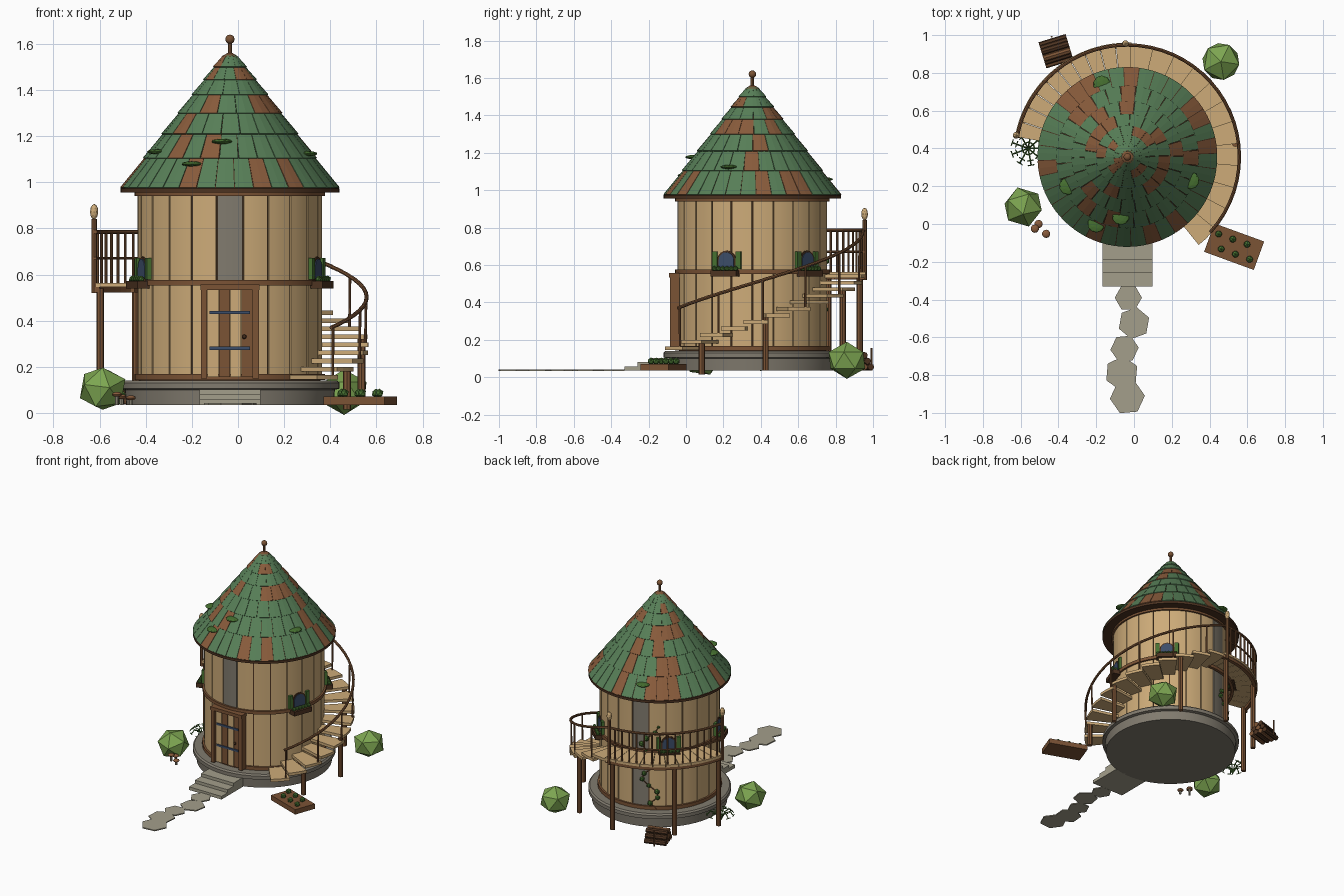
import bpy, bmesh, random
from math import sin, cos, pi, radians
from mathutils import Matrix, Vector

random.seed(4)
if "Cube" in bpy.data.objects:
    bpy.data.objects.remove(bpy.data.objects["Cube"])

CX, CY, G = -0.035, 0.355, 0.035      # tower axis and ground level
T = Matrix.Translation


def material(name, r, g, b):
    m = bpy.data.materials.new(name)
    m.use_nodes = True
    lin = [(c / 255) ** 2.2 for c in (r, g, b)] + [1]
    m.diffuse_color = lin
    m.node_tree.nodes["Principled BSDF"].inputs["Base Color"].default_value = lin
    return m


TAN = material("pale wood", 204, 170, 120)
BROWN = material("brown wood", 122, 84, 56)
DARK = material("dark wood", 78, 54, 38)
GREEN = material("roof green", 88, 126, 88)
RUST = material("rusty shingle", 136, 92, 62)
STONE = material("grey stone", 128, 122, 110)
PALE = material("pale stone", 162, 157, 138)
LEAF = material("leaf green", 124, 164, 82)
MOSS = material("deep green", 72, 112, 52)
BLUE = material("blue metal", 62, 78, 104)


def finish(name, bm, *mats, smooth=False):
    bmesh.ops.recalc_face_normals(bm, faces=bm.faces)
    me = bpy.data.meshes.new(name)
    bm.to_mesh(me)
    bm.free()
    for m in mats:
        me.materials.append(m)
    ob = bpy.data.objects.new(name, me)
    bpy.context.collection.objects.link(ob)
    if smooth:
        bpy.ops.object.select_all(action="DESELECT")
        ob.select_set(True)
        bpy.context.view_layer.objects.active = ob
        bpy.ops.object.shade_smooth_by_angle(angle=radians(35))


def polar(a, r, z):
    return Vector((CX + r * cos(radians(a)), CY + r * sin(radians(a)), z))


def around(a, r, z):
    """Local frame on the tower: x points outwards, y sideways."""
    return T((CX, CY, 0)) @ Matrix.Rotation(radians(a), 4, "Z") @ T((r, 0, z))


def sweep(bm, prof, a0=0, a1=360, n=64, mi=0):
    """Turn a closed (radius, height) profile about the tower axis."""
    full = a1 - a0 >= 360
    rings = [[bm.verts.new(polar(a0 + (a1 - a0) * i / n, r, z)) for r, z in prof]
             for i in range(n if full else n + 1)]
    k = len(prof)
    pairs = list(zip(rings, rings[1:])) + ([(rings[-1], rings[0])] if full else [])
    faces = [bm.faces.new((p[j], p[(j + 1) % k], q[(j + 1) % k], q[j]))
             for p, q in pairs for j in range(k)]
    if not full:
        faces += [bm.faces.new(rings[0]), bm.faces.new(rings[-1])]
    for f in faces:
        f.material_index = mi


def rect(r0, r1, z0, z1):
    return [(r0, z0), (r1, z0), (r1, z1), (r0, z1)]


def paint(geom, mi):
    for v in geom["verts"]:
        for f in v.link_faces:
            f.material_index = mi


def box(bm, m, sx, sy, sz, mi=0):
    paint(bmesh.ops.create_cube(bm, size=1, matrix=m @ Matrix.Diagonal((sx, sy, sz, 1))), mi)


def rod(bm, p, q, r, mi=0, seg=8, r2=None):
    p, q = Vector(p), Vector(q)
    m = T((p + q) / 2) @ (q - p).to_track_quat("Z", "Y").to_matrix().to_4x4()
    paint(bmesh.ops.create_cone(bm, cap_ends=True, segments=seg, radius1=r,
          radius2=r if r2 is None else r2, depth=(q - p).length, matrix=m), mi)


def ball(bm, p, r, squash=1, mi=0, sub=1, rot=Matrix()):
    m = T(p) @ rot @ Matrix.Diagonal((1, 1, squash, 1))
    paint(bmesh.ops.create_icosphere(bm, subdivisions=sub, radius=r, matrix=m), mi)


# Stone base with a projecting ledge
bm = bmesh.new()
sweep(bm, [(0.001, G), (0.45, G), (0.455, 0.1), (0.475, 0.105), (0.475, 0.13),
           (0.465, 0.14), (0.001, 0.14)])
finish("stone_base", bm, STONE, smooth=True)

# Plank walls over a dark core
bm = bmesh.new()
sweep(bm, rect(0.36, 0.392, 0.14, 0.97))
finish("wall_core", bm, DARK, smooth=True)
bm = bmesh.new()
step = 360 / 22
for k in range(22):
    a = 270 + (k - 0.5) * step
    for z0, z1 in ((0.15, 0.56), (0.57, 0.965)):
        grey = k == 12 or (k == 0 and z0 > 0.5)
        sweep(bm, rect(0.38, 0.4, z0, z1), a + 0.5, a + step - 0.5, 4, int(grey))
finish("wall_planks", bm, TAN, STONE, smooth=True)
bm = bmesh.new()
for z0, z1 in ((0.143, 0.168), (0.553, 0.577), (0.94, 0.965)):
    sweep(bm, rect(0.38, 0.413, z0, z1))
finish("wall_bands", bm, BROWN, smooth=True)

# Shingled roof
bm = bmesh.new()
sweep(bm, [(0.37, 0.955), (0.475, 0.955), (0.475, 0.972), (0.03, 1.535), (0.001, 1.535), (0.001, 1.5)])
finish("roof_frame", bm, DARK, smooth=True)
bm = bmesh.new()
rows = [0.972, 1.1, 1.205, 1.295, 1.375, 1.44, 1.495, 1.545]
slope = lambda z: 0.468 - 0.44 * (z - 0.972) / 0.573
for z0, z1 in zip(rows, rows[1:]):
    r0, r1 = slope(z0), slope(z1)
    count = max(14, int(r0 * 78))
    shift = random.random() * 10
    for i in range(count):
        a, w = shift + i * 360 / count, 360 / count
        sweep(bm, [(r0 - 0.004, z0 - 0.004), (r0 + 0.008, z0 + 0.006),
                   (r1 + 0.003, z1 + 0.004), (r1 - 0.008, z1 - 0.004)],
              a + 0.25, a + w - 0.25, 2, int(random.random() < 0.23))
finish("roof_shingles", bm, GREEN, RUST)
bm = bmesh.new()
sweep(bm, [(0.001, 1.52), (0.04, 1.525), (0.036, 1.545), (0.012, 1.56), (0.001, 1.56)], n=12)
rod(bm, (CX, CY, 1.54), (CX, CY, 1.61), 0.009)
ball(bm, (CX, CY, 1.62), 0.02, sub=3)
finish("roof_finial", bm, BROWN, smooth=True)
bm = bmesh.new()
for x, y in ((-0.17, 0.74), (0.3, 0.23), (-0.35, 0.2), (-0.07, 0.04), (-0.2, 0.0)):
    d = Vector((x - CX, y - CY))
    z = 0.98 + (0.468 - d.length) / 0.44 * 0.573
    ball(bm, (x, y, z), 0.046, 0.25, sub=2)
finish("roof_moss", bm, MOSS)

# Front door
bm = bmesh.new()
door = around(270, 0.41, 0.35)
for i in range(4):
    box(bm, door @ T((0, -0.073 + i * 0.049, 0)), 0.03, 0.047, 0.39, (0, 1, 0, 1)[i])
for s in (-1, 1):
    box(bm, door @ T((0.005, s * 0.112, 0)), 0.05, 0.027, 0.4, 1)
box(bm, door @ T((0.007, 0, 0.195)), 0.056, 0.255, 0.024, 1)
for z in (-0.07, 0.085):
    box(bm, door @ T((0.018, 0, z)), 0.008, 0.175, 0.014, 2)
ball(bm, door @ Vector((0.022, 0.062, -0.02)), 0.01, mi=3, sub=2)
finish("front_door", bm, TAN, BROWN, BLUE, DARK)

# Arched windows with shutters and flower boxes
bm = bmesh.new()
for a in (-20, 46.5, 133.5, 200):
    w = around(a, 0, 0.625)
    for mi, r, x in ((1, 0.052, 0.406), (0, 0.043, 0.41)):
        pts = [(-r, -r), (r, -r)] + [(r * cos(t * pi / 10), r * sin(t * pi / 10)) for t in range(11)]
        back, front = ([bm.verts.new(w @ Vector((d, y, z))) for y, z in pts] for d in (0.38, x))
        n = len(pts)
        faces = [bm.faces.new(front)] + [bm.faces.new((back[j], back[(j + 1) % n], front[(j + 1) % n], front[j]))
                                         for j in range(n)]
        for f in faces:
            f.material_index = mi
    for s in (-1, 1):
        box(bm, w @ T((0.4, s * 0.067, 0)), 0.022, 0.028, 0.095, 2)
    box(bm, w @ T((0.425, 0, -0.07)), 0.055, 0.145, 0.032, 1)
    for i in range(6):
        ball(bm, w @ Vector((0.43, -0.06 + i * 0.024, -0.045)), 0.015, mi=2)
finish("windows", bm, BLUE, DARK, MOSS)

# Winding treads and the balcony
bm = bmesh.new()
for i in range(12):
    z = 0.145 + i * 0.035
    sweep(bm, rect(0.4, 0.6, z, z + 0.02), -51 + i * 11.6, -38.5 + i * 11.6, 3)
for i in range(10):
    sweep(bm, rect(0.4, 0.605, 0.545, 0.563), 88 + i * 8.2, 95.9 + i * 8.2, 2)
finish("stair_treads", bm, TAN)
bm = bmesh.new()
sweep(bm, rect(0.575, 0.6, 0.522, 0.545), 88, 170, 20)
sweep(bm, rect(0.42, 0.44, 0.522, 0.545), 88, 170, 20)
for a, top in ((-28, 0.18), (7, 0.32), (57, 0.47), (92, 0.54), (135, 0.54), (168, 0.54)):
    rod(bm, polar(a, 0.575, G if a > 0 else 0.015), polar(a, 0.575, top), 0.017)
finish("stair_posts", bm, BROWN)

# Handrails, balusters and newels
bm = bmesh.new()
rail = lambda a: 0.37 + 0.415 * (a + 42) / 132
stair = [(a, rail(a)) for a in range(-42, 91, 6)]
lines = [stair] + [[(a, z) for a in range(90, 171, 5)] for z in (0.785, 0.67)]
for line in lines:
    for (a, z), (b, y) in zip(line, line[1:]):
        rod(bm, polar(a - 0.2, 0.593, z), polar(b + 0.2, 0.593, y), 0.009 if z != 0.67 else 0.006)
for i in range(0, 12, 2):
    a = -41 + i * 11.6
    rod(bm, polar(a, 0.59, 0.15 + i * 0.035), polar(a, 0.593, rail(a)), 0.006)
for i in range(1, 16):
    rod(bm, polar(90 + i * 5, 0.593, 0.56), polar(90 + i * 5, 0.593, 0.785), 0.006)
finish("handrail", bm, BROWN, smooth=True)
bm = bmesh.new()
for a in (91, 169):
    rod(bm, polar(a, 0.6, 0.52), polar(a, 0.6, 0.84), 0.012)
    ball(bm, polar(a, 0.6, 0.872), 0.018, 1.9, mi=1, sub=2)
finish("newel_posts", bm, BROWN, TAN)

# Climbing vine
bm = bmesh.new()
last = polar(122, 0.41, 0.15)
for i in range(14):
    p = polar(116 + 8 * sin(i * 1.1), 0.41, 0.19 + i * 0.043)
    rod(bm, last, p, 0.004, 1, 5)
    ball(bm, p, random.uniform(0.01, 0.022))
    last = p
finish("vine", bm, MOSS, BROWN)

# Front steps and stepping stones
bm = bmesh.new()
for y, z in ((-0.33, 0.058), (-0.26, 0.08), (-0.19, 0.102)):
    box(bm, T((CX, (y - 0.08) / 2, (G + z) / 2)), 0.265, -0.08 - y, z - G)
finish("front_steps", bm, PALE)
bm = bmesh.new()
for x, y, r, t in ((-0.03, -0.39, 0.072, 0), (0, -0.525, 0.085, 20), (-0.05, -0.66, 0.075, 5),
                   (-0.065, -0.79, 0.09, 25), (-0.035, -0.917, 0.093, 5)):
    m = T((x, y, G + 0.003)) @ Matrix.Rotation(radians(t), 4, "Z") @ Matrix.Rotation(pi / 6, 4, "Z")
    bmesh.ops.create_cone(bm, cap_ends=True, segments=6, radius1=r, radius2=r, depth=0.008, matrix=m)
finish("stepping_stones", bm, PALE)

# Faceted bushes
bm = bmesh.new()
ball(bm, (-0.587, 0.09, 0.105), 0.11, 0.9, rot=Matrix.Rotation(0.4, 4, "X"))
ball(bm, (0.46, 0.86, 0.09), 0.11, 0.9, rot=Matrix.Rotation(1.1, 4, "Z"))
finish("bushes", bm, LEAF)

# Raised garden bed
bm = bmesh.new()
bed = T((0.53, -0.12, G)) @ Matrix.Rotation(radians(-20), 4, "Z")
box(bm, bed @ T((0, 0, 0.018)), 0.28, 0.16, 0.036)
for i in range(6):
    p = bed @ Vector((-0.1 + i * 0.04, 0.035 * (-1) ** i, 0.05))
    ball(bm, p, 0.02, mi=1)
finish("garden_bed", bm, BROWN, MOSS)

# Log pile with side stakes
bm = bmesh.new()
pile = T((-0.413, 0.915, G)) @ Matrix.Rotation(radians(17), 4, "Z")
for row in range(3):
    for i in range(4 - row):
        y, z = (i - (3 - row) / 2) * 0.036, 0.02 + row * 0.031
        rod(bm, pile @ Vector((-0.075, y, z)), pile @ Vector((0.075, y, z)), 0.018, (row + i) % 2)
rod(bm, pile @ Vector((0, 0.08, 0)), pile @ Vector((0, 0.08, 0.12)), 0.005)
finish("log_pile", bm, BROWN, DARK)

# Fern
bm = bmesh.new()
for i in range(9):
    t = i * 2 * pi / 9
    pts = [Vector((-0.56 + r * cos(t), 0.4 + r * sin(t), z))
           for r, z in ((0, G), (0.03, 0.09), (0.065, 0.105), (0.09, 0.08))]
    for p, q in zip(pts, pts[1:]):
        rod(bm, p, q, 0.004, seg=4)
        side = Vector((-sin(t), cos(t), 0)) * 0.018
        rod(bm, q - side, q + side, 0.003, seg=4)
finish("fern", bm, MOSS)

# Mushrooms
bm = bmesh.new()
for x, y, h in ((-0.525, -0.025, 0.045), (-0.465, -0.052, 0.03), (-0.505, 0.0, 0.035)):
    rod(bm, (x, y, G), (x, y, G + h), 0.008)
    ball(bm, (x, y, G + h), 0.022, 0.5, mi=1, sub=2)
finish("mushrooms", bm, PALE, RUST, smooth=True)
